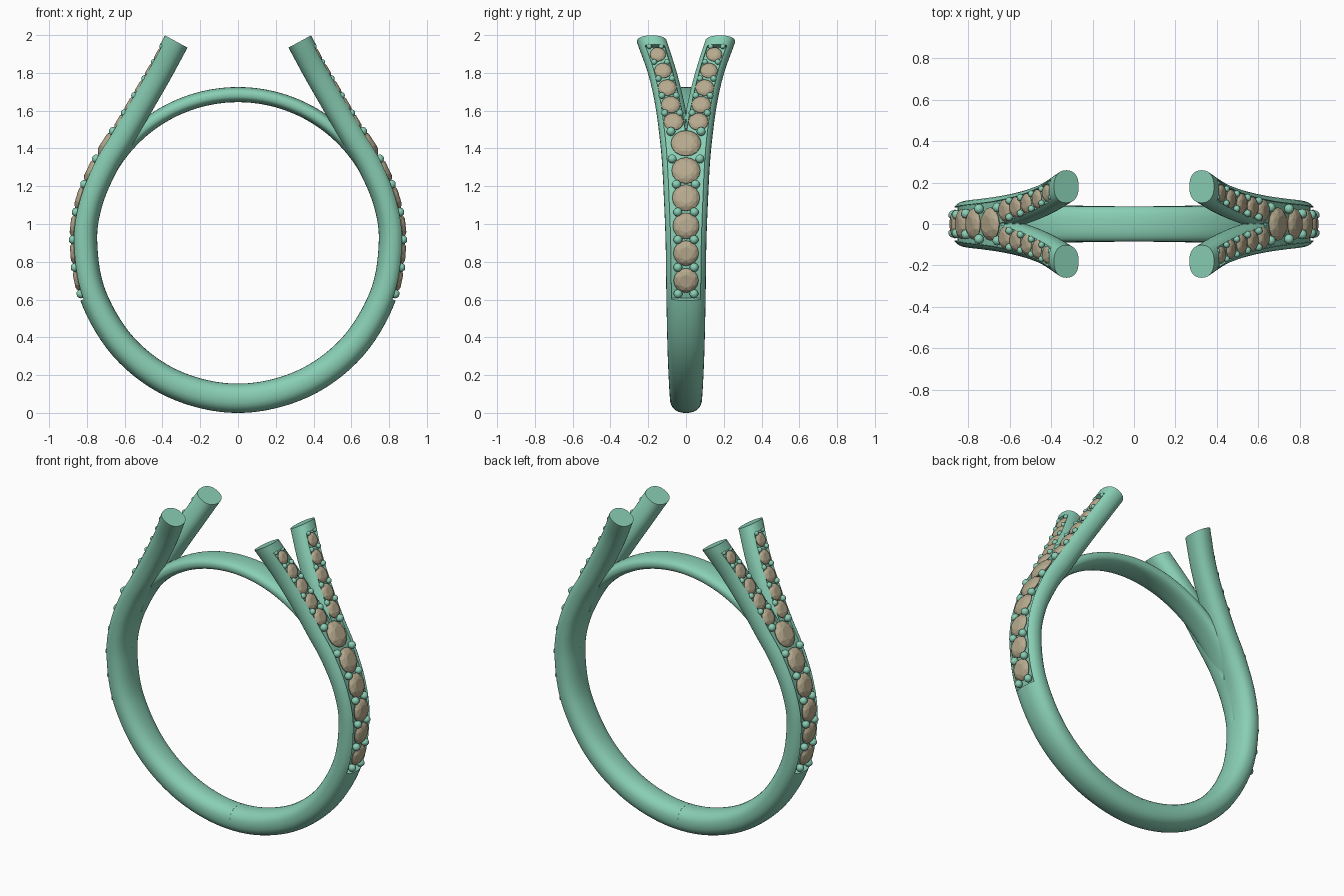
import bpy, bmesh
from math import sin, cos, pi, radians
from mathutils import Vector, Matrix

if "Cube" in bpy.data.objects:
    bpy.data.objects.remove(bpy.data.objects["Cube"])

CZ, RI = 0.9, 0.745          # finger hole centre height and radius


def material(name, col):
    m = bpy.data.materials.new(name)
    m.diffuse_color = (*col, 1)
    m.use_nodes = True
    m.node_tree.nodes["Principled BSDF"].inputs["Base Color"].default_value = m.diffuse_color
    return m


METAL = material("green_metal", (0.25, 0.62, 0.46))
STONE = material("tan_stone", (0.47, 0.40, 0.27))


def finish(bm, name, mat, smooth=None, axes=(False, False)):
    me = bpy.data.meshes.new(name)
    bm.to_mesh(me)
    bm.free()
    me.materials.append(mat)
    if smooth:
        me.shade_smooth()
        me.set_sharp_from_angle(angle=radians(smooth))
    ob = bpy.data.objects.new(name, me)
    bpy.context.collection.objects.link(ob)
    if any(axes):
        mod = ob.modifiers.new("mirror", 'MIRROR')
        mod.use_axis = (axes[0], axes[1], False)
        mod.merge_threshold = 0.0002
    return ob


def loft(sections, cap_start, cap_end):
    bm = bmesh.new()
    rings = [[bm.verts.new(p) for p in s] for s in sections]
    for a, b in zip(rings, rings[1:]):
        for i in range(len(a)):
            j = (i + 1) % len(a)
            bm.faces.new((a[i], a[j], b[j], b[i]))
    if cap_start:
        bm.faces.new(rings[0])
    if cap_end:
        bm.faces.new(rings[-1])
    return bm


# Stations along the shoulder: x, z, half thickness, strand centre y, half width
keys = []
for deg, ht, yc, w in ((-115, .0775, 0, .087), (-90, .0775, 0, .085), (-66, .076, 0, .090),
                       (-43, .074, 0, .098), (-20, .072, 0, .104), (0, .071, 0, .108),
                       (15, .070, .010, .106), (30, .070, .035, .091)):
    a, r = radians(deg), RI + ht
    keys.append(Vector((r * cos(a), CZ + r * sin(a), ht, yc, w)))
for k in ((.614, 1.460, .069, .057, .083), (.512, 1.635, .068, .086, .078),
          (.417, 1.800, .068, .125, .076), (.327, 1.966, .068, .181, .079)):
    keys.append(Vector(k))
keys.append(keys[-1] * 2 - keys[-2])
N = len(keys) - 3
NOTCH0, NOTCH1 = 3.0, N - 0.28


def station(s):
    """Smooth position, outward normal and section size at parameter s."""
    i = min(int(s), N - 1)
    t = s - i
    a, b, c, d = keys[i:i + 4]
    p = (b * 2 + (c - a) * t + (a * 2 - b * 5 + c * 4 - d) * t ** 2
         + (b * 3 - a - c * 3 + d) * t ** 3) / 2
    q = (c - a) + (a * 2 - b * 5 + c * 4 - d) * 2 * t + (b * 3 - a - c * 3 + d) * 3 * t * t
    return Vector((p[0], 0, p[1])), Vector((q[1], 0, -q[0])).normalized(), p[2], p[3], p[4]


E = 2.3


def section(s, notch):
    pos, nrm, ht, yc, w = station(s)
    nw, floor = w - 0.027, 0.5 * ht
    height = lambda u: ht * max(0, 1 - abs(u / w) ** E) ** (1 / E)
    pts = []
    for i in range(9):                                # crown or channel floor
        u = -nw + 2 * nw * i / 8
        pts.append((u, floor if notch else height(u)))
    for i in range(5):                                # outer rim
        u = nw + (w - nw) * sin(i / 4 * pi / 2)
        pts.append((u, height(u)))
    for i in range(1, 16):                            # inner side
        a = pi * i / 16
        u = w * (1 if cos(a) > 0 else -1) * abs(cos(a)) ** (2 / E)
        pts.append((u, -height(u)))
    for i in range(5):                                # inner rim
        u = -(nw + (w - nw) * cos(i / 4 * pi / 2)) if i < 4 else -nw
        pts.append((u, height(u)))
    out = []
    for u, v in pts:
        y = u + yc
        if y < 1e-5:
            y = 0
            if notch:
                v = min(v, floor)
        out.append(pos + nrm * v + Vector((0, y, 0)))
    return out


# Shank with split shoulders: one quarter, mirrored in x and y
samples = [(i / 10, NOTCH0 < i / 10 < NOTCH1) for i in range(N * 10 + 1)]
samples += [(NOTCH0, True), (NOTCH1, False), (NOTCH1, True)]
samples.sort(key=lambda q: (q[0], q[1] if q[0] < 5 else not q[1]))
bm = loft([section(s, n) for s, n in samples], False, True)
bmesh.ops.remove_doubles(bm, verts=bm.verts, dist=1e-5)
seam = [f for f in bm.faces if all(v.co.y < 1e-5 for v in f.verts)]
bmesh.ops.delete(bm, geom=seam, context='FACES')
bmesh.ops.recalc_face_normals(bm, faces=bm.faces)
for v in bm.verts:
    if abs(v.co.x) < 1e-4:
        v.co.x = 0
finish(bm, "split_shank", METAL, 35, (True, True))

# Bridge closing the finger hole under the open head
arc = []
for i in range(49):
    a = radians(28 + 124 * i / 48)
    rad = Vector((cos(a), 0, sin(a)))
    ring = []
    for j in range(32):
        b = 2 * pi * j / 32
        sg = lambda c: (1 if c > 0 else -1) * abs(c) ** (2 / 2.5)
        ring.append(Vector((0, .085 * sg(cos(b)), CZ)) + rad * (RI + .040 + .040 * sg(sin(b))))
    arc.append(ring)
bm = loft(arc, True, True)
bmesh.ops.recalc_face_normals(bm, faces=bm.faces)
finish(bm, "finger_bridge", METAL, 40)


def at_height(z):
    """Find the station whose outer surface lies at height z."""
    lo, hi = 2.0, float(N)
    for _ in range(30):
        mid = (lo + hi) / 2
        p, n, ht, _, _ = station(mid)
        if (p + n * ht * .8).z < z:
            lo = mid
        else:
            hi = mid
    return station(lo)


# Faceted round stones: one row on the shank, one on each strand
row = [(.70, .066), (.845, .067), (.99, .070), (1.14, .073), (1.285, .076), (1.43, .080)]
strand = [(1.544, .053), (1.634, .051), (1.724, .049), (1.814, .046), (1.90, .042)]
bm = bmesh.new()


def stone(pos, nrm, r):
    m = Matrix.Translation(pos) @ nrm.to_track_quat('Z', 'Y').to_matrix().to_4x4()
    pts = [(0, 0, -.5 * r)]
    for n, rr, h, off in ((8, .52, .30, 0), (8, .80, .20, .5), (16, 1, 0, 0), (16, 1, -.05, 0)):
        for i in range(n):
            a = 2 * pi * (i + off) / n
            pts.append((rr * r * cos(a), rr * r * sin(a), h * r))
    vs = [bm.verts.new(m @ Vector(p)) for p in pts]
    bmesh.ops.convex_hull(bm, input=vs)


for z, r in row:
    p, n, ht, yc, w = at_height(z)
    stone(p + n * ht * .76, n, r)
for z, r in strand:
    p, n, ht, yc, w = at_height(z)
    for sy in (-1, 1):
        stone(p + n * ht * .76 + Vector((0, sy * yc, 0)), n, r)
bmesh.ops.dissolve_limit(bm, angle_limit=radians(1), verts=bm.verts, edges=bm.edges)
finish(bm, "stones", STONE, None, (True, False))

# Holding beads between the stones
bm = bmesh.new()


def bead(z, y, r, lift=.80):
    p, n, ht, yc, w = at_height(z)
    for sy in (-1, 1):
        c = p + n * ht * lift + Vector((0, sy * y, 0))
        bmesh.ops.create_icosphere(bm, subdivisions=2, radius=r, matrix=Matrix.Translation(c))


for z, y in ((.63, .042), (.77, .043), (.917, .043), (1.063, .044), (1.21, .050),
             (1.345, .073), (1.49, .080)):
    bead(z, y, .024)
for i, z in enumerate((1.588, 1.68, 1.77, 1.858, 1.94)):
    yc = at_height(z)[3]
    r = .019 - .0012 * i
    bead(z, yc + .040 - .002 * i, r)
    bead(z, yc - .040 + .002 * i, r)
finish(bm, "holding_beads", METAL, 60, (True, False))
